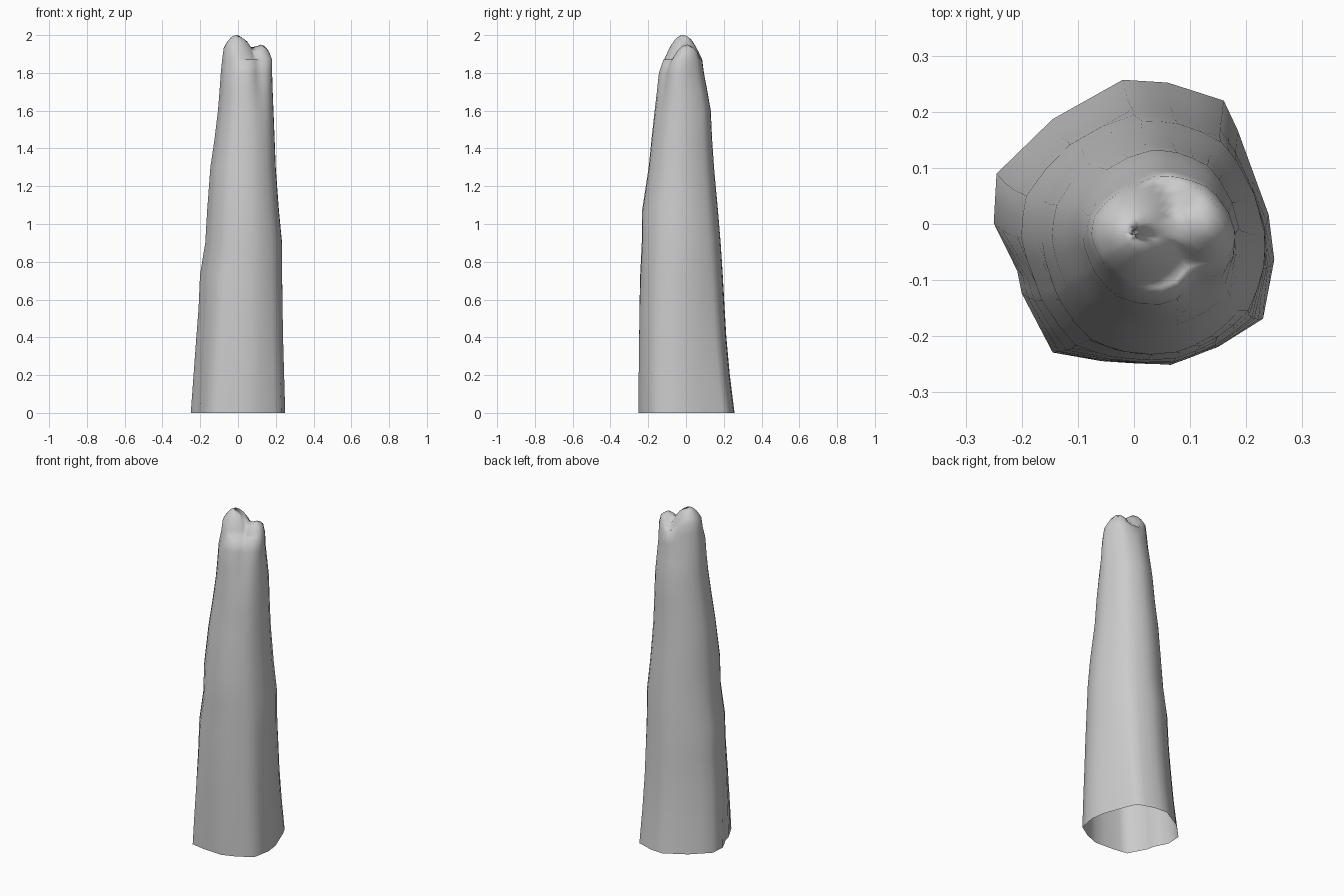
import bpy, bmesh, math

if "Cube" in bpy.data.objects:
    bpy.data.objects.remove(bpy.data.objects["Cube"])

# Footprint of the spire, counter-clockwise
BASE = [(0.24, 0.015), (0.185, 0.165), (0.16, 0.218), (0.06, 0.25), (-0.02, 0.255),
        (-0.145, 0.185), (-0.245, 0.088), (-0.25, 0), (-0.208, -0.085), (-0.2, -0.125),
        (-0.145, -0.23), (-0.06, -0.245), (0.065, -0.252), (0.15, -0.22),
        (0.23, -0.17), (0.25, -0.065)]
# Height, x min, x max, y min, y max
LEVELS = [(0, -0.25, 0.25, -0.252, 0.255), (0.2, -0.235, 0.245, -0.252, 0.23),
          (0.4, -0.22, 0.24, -0.25, 0.212), (0.55, -0.208, 0.238, -0.248, 0.203),
          (0.73, -0.2, 0.235, -0.243, 0.193), (0.9, -0.172, 0.234, -0.234, 0.182),
          (1.07, -0.162, 0.217, -0.232, 0.168), (1.3, -0.145, 0.2, -0.197, 0.147),
          (1.45, -0.123, 0.194, -0.182, 0.137), (1.6, -0.105, 0.188, -0.166, 0.13),
          (1.7, -0.097, 0.184, -0.155, 0.113), (1.8, -0.09, 0.181, -0.145, 0.094),
          (1.87, -0.083, 0.18, -0.122, 0.085)]


def ring(z, x0, x1, y0, y1):
    """Footprint fitted to the given extents, growing rounder with height."""
    cx, cy, rx, ry = (x0 + x1) / 2, (y0 + y1) / 2, (x1 - x0) / 2, (y1 - y0) / 2
    rounding = min(1, z / 1.0) * 0.75
    points = []
    for i, (ax, ay) in enumerate(BASE):
        bx, by = BASE[(i + 1) % len(BASE)]
        for px, py in ((ax, ay), ((ax + bx) / 2, (ay + by) / 2)):
            u, v = px / 0.25, py / 0.253
            a = math.atan2(v, u)
            r = math.hypot(u, v) * (1 - rounding) + 1.01 * rounding
            # Groove on the front right near the top
            depth = max(0, (z - 1.55) / 0.32) * 0.27
            r *= 1 - depth * math.exp(-((a + 0.95) / 0.38) ** 2)
            points.append((cx + rx * r * math.cos(a), cy + ry * r * math.sin(a), z))
    return points


def peak_height(x, y):
    """Two rounded peaks, the left one taller."""
    dx = x + 0.01
    left = 2.0 - (16 if dx < 0 else 10) * dx * dx - 13 * (y + 0.015) ** 2
    right = 1.95 - 18 * (x - 0.12) ** 2 - 13 * (y - 0.005) ** 2
    return max(left, right, 1.872)


# Spire: lofted sides, open underneath
bm = bmesh.new()
loops = [[bm.verts.new(p) for p in ring(*level)] for level in LEVELS]

# Twin-peaked cap
rim = ring(*LEVELS[-1])
tx, ty = 0.02, -0.015
for s in (0.92, 0.82, 0.68, 0.52, 0.36, 0.18):
    pts = [(tx + (x - tx) * s, ty + (y - ty) * s) for x, y, _ in rim]
    loops.append([bm.verts.new((x, y, peak_height(x, y))) for x, y in pts])
n = len(rim)
for low, high in zip(loops, loops[1:]):
    for i in range(n):
        j = (i + 1) % n
        bm.faces.new((low[i], low[j], high[j], high[i]))
tip = bm.verts.new((-0.01, -0.015, 2.0))
for i in range(n):
    bm.faces.new((loops[-1][i], loops[-1][(i + 1) % n], tip))
for f in bm.faces:
    f.smooth = True

mesh = bpy.data.meshes.new("rock_spire")
bm.to_mesh(mesh)
bm.free()
spire = bpy.data.objects.new("rock_spire", mesh)
bpy.context.collection.objects.link(spire)
stone = bpy.data.materials.new("grey_stone")
stone.diffuse_color = (0.6, 0.6, 0.6, 1)
stone.use_nodes = True
stone.node_tree.nodes["Principled BSDF"].inputs["Base Color"].default_value = stone.diffuse_color
mesh.materials.append(stone)
